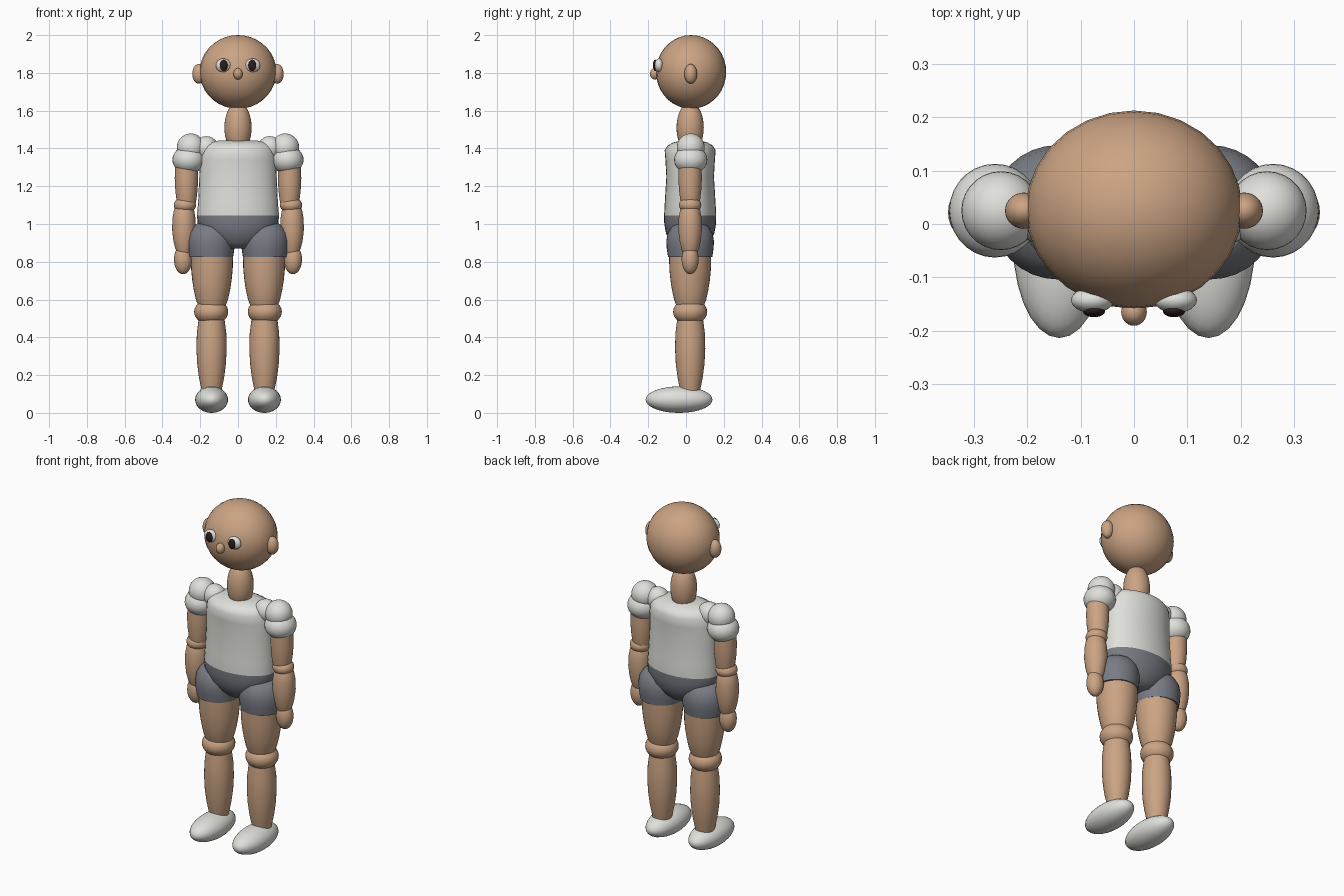
import bpy, bmesh, math

cube = bpy.data.objects.get("Cube")
if cube:
    bpy.data.objects.remove(cube, do_unlink=True)

MID = 0.022  # depth of the body's centre line


def material(name, rgb):
    m = bpy.data.materials.new(name)
    m.use_nodes = True
    m.diffuse_color = (*rgb, 1)
    m.node_tree.nodes["Principled BSDF"].inputs["Base Color"].default_value = (*rgb, 1)
    return m


skin = material("skin", (0.60, 0.37, 0.23))
cloth = material("white cloth", (0.74, 0.74, 0.71))
shorts = material("grey shorts", (0.19, 0.20, 0.23))
dark = material("dark pupil", (0.025, 0.012, 0.012))


def finish(name, bm, mats):
    bmesh.ops.recalc_face_normals(bm, faces=bm.faces)
    mesh = bpy.data.meshes.new(name)
    bm.to_mesh(mesh)
    bm.free()
    for m in mats:
        mesh.materials.append(m)
    ob = bpy.data.objects.new(name, mesh)
    bpy.context.collection.objects.link(ob)
    bpy.ops.object.select_all(action="DESELECT")
    ob.select_set(True)
    bpy.context.view_layer.objects.active = ob
    bpy.ops.object.shade_smooth_by_angle(angle=math.radians(50))
    return ob


def ellipsoid(name, mat, centre, radii):
    bm = bmesh.new()
    bmesh.ops.create_uvsphere(bm, u_segments=28, v_segments=18, radius=1)
    bmesh.ops.scale(bm, vec=radii, verts=bm.verts)
    bmesh.ops.translate(bm, vec=centre, verts=bm.verts)
    return finish(name, bm, [mat])


def stack(name, mats, x, rings, split=None, segments=32):
    """Skin elliptical rings (z, rx, ry) listed from the bottom up."""
    bm = bmesh.new()
    loops = []
    for z, rx, ry in rings:
        loops.append([bm.verts.new((x + rx * math.cos(a), MID + ry * math.sin(a), z))
                      for a in (math.tau * i / segments for i in range(segments))])
    for low, high in zip(loops, loops[1:]):
        for i in range(segments):
            j = (i + 1) % segments
            bm.faces.new((low[i], low[j], high[j], high[i]))
    bm.faces.new(loops[0])
    bm.faces.new(loops[-1])
    if split is not None:
        for f in bm.faces:
            f.material_index = int(f.calc_center_median().z < split)
    return finish(name, bm, mats)


def limb(name, mat, x, profile):
    return stack(name, [mat], x, [(z, r, r) for z, r in profile])


# Head, nose and neck
ellipsoid("head", skin, (0, 0.027, 1.805), (0.203, 0.186, 0.195))
ellipsoid("nose", skin, (0, -0.165, 1.795), (0.024, 0.026, 0.03))
ellipsoid("neck", skin, (0, MID, 1.51), (0.072, 0.072, 0.135))

# Torso: shirt above the waist line, shorts below it
stack("torso", [cloth, shorts], 0, [
    (0.87, 0.075, 0.07), (0.9, 0.13, 0.1), (0.95, 0.19, 0.128),
    (1.0, 0.214, 0.137), (1.045, 0.217, 0.138), (1.12, 0.211, 0.134),
    (1.25, 0.205, 0.126), (1.34, 0.203, 0.131), (1.39, 0.195, 0.135),
    (1.415, 0.18, 0.12), (1.432, 0.155, 0.09), (1.442, 0.1, 0.05)], split=1.045)

# Paired parts
for side, s in (("left", 1), ("right", -1)):
    # Face
    ellipsoid(side + "_ear", skin, (s * 0.207, 0.025, 1.795), (0.035, 0.034, 0.052))
    ellipsoid(side + "_eye", cloth, (s * 0.078, -0.143, 1.84), (0.04, 0.024, 0.036))
    ellipsoid(side + "_pupil", dark, (s * 0.075, -0.163, 1.84), (0.021, 0.012, 0.03))

    # Puffed sleeve
    ellipsoid(side + "_collar_puff", cloth, (s * 0.168, MID, 1.402), (0.064, 0.06, 0.063))
    ellipsoid(side + "_sleeve_top", cloth, (s * 0.25, 0.025, 1.405), (0.074, 0.074, 0.074))
    ellipsoid(side + "_sleeve", cloth, (s * 0.261, 0.025, 1.34), (0.086, 0.088, 0.075))

    # Arm
    limb(side + "_upper_arm", skin, s * 0.273, [
        (1.09, 0.045), (1.13, 0.053), (1.18, 0.059), (1.24, 0.062), (1.31, 0.06)])
    ellipsoid(side + "_elbow", skin, (s * 0.281, MID, 1.1), (0.059, 0.059, 0.044))
    limb(side + "_forearm", skin, s * 0.286, [
        (0.85, 0.038), (0.87, 0.046), (0.91, 0.056), (0.97, 0.063),
        (1.03, 0.061), (1.07, 0.054), (1.09, 0.045)])
    ellipsoid(side + "_hand", skin, (s * 0.291, MID, 0.812), (0.048, 0.045, 0.078))

    # Leg
    limb(side + "_shorts_leg", shorts, s * 0.143, [
        (0.825, 0.117), (0.87, 0.124), (0.91, 0.126), (0.95, 0.119),
        (0.985, 0.098), (1.01, 0.06), (1.02, 0.02)])
    limb(side + "_thigh", skin, s * 0.138, [
        (0.56, 0.07), (0.6, 0.085), (0.65, 0.096), (0.7, 0.104),
        (0.76, 0.11), (0.84, 0.112)])
    ellipsoid(side + "_knee", skin, (s * 0.142, MID, 0.535), (0.09, 0.09, 0.069))
    limb(side + "_shin", skin, s * 0.14, [
        (0.08, 0.045), (0.13, 0.055), (0.19, 0.067), (0.26, 0.076),
        (0.34, 0.08), (0.42, 0.078), (0.5, 0.068)])
    ellipsoid(side + "_shoe", cloth, (s * 0.14, -0.037, 0.07), (0.087, 0.177, 0.07))
